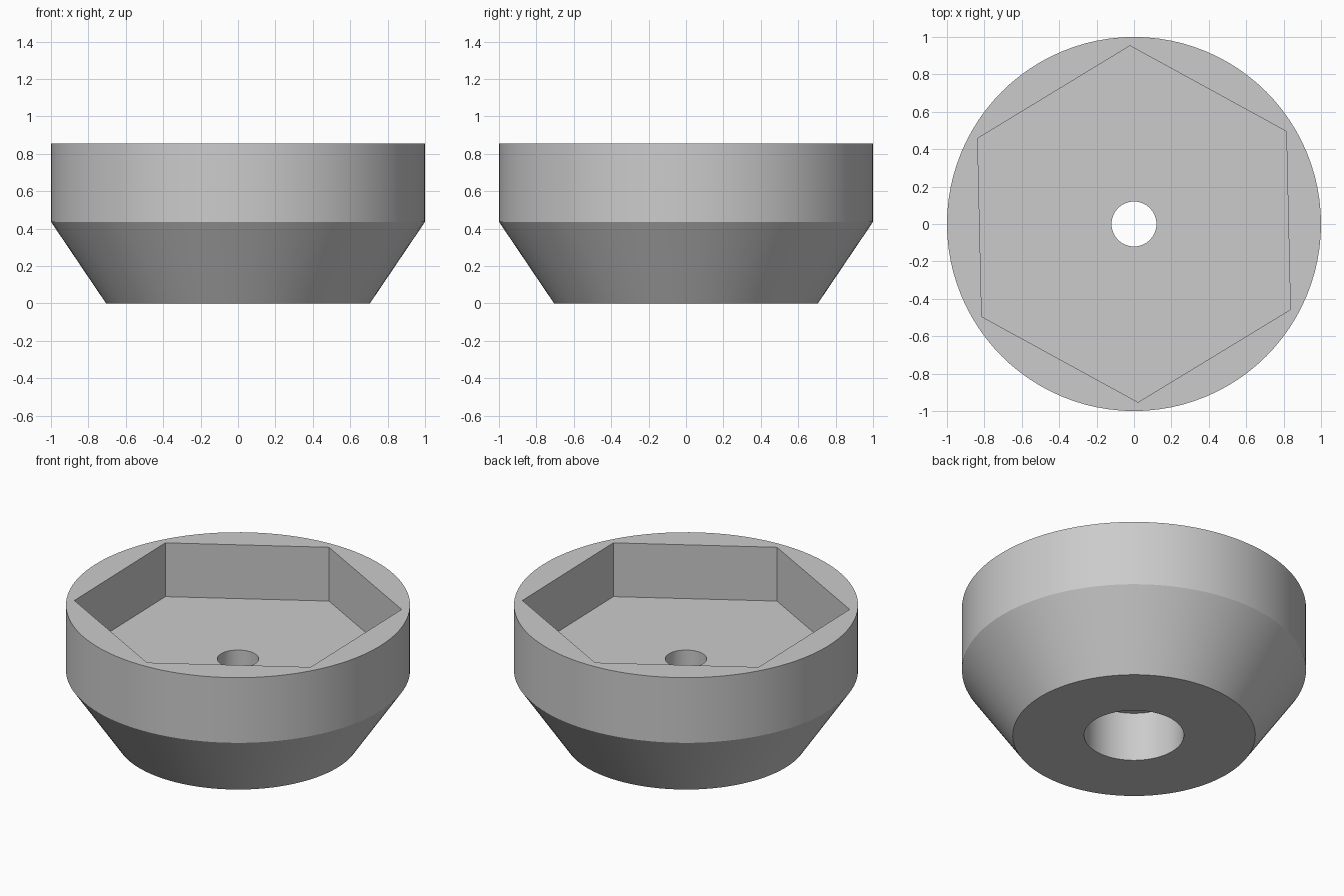
import bpy
import bmesh
import math
from mathutils import Matrix

SEGMENTS = 96
TOP, SHOULDER, POCKET_FLOOR, RECESS_TOP = 0.855, 0.437, 0.51, 0.315
BORE_R, RECESS_R, BASE_R = 0.12, 0.27 + 0.02, 0.705

default_cube = bpy.data.objects.get("Cube")
if default_cube:
    bpy.data.objects.remove(default_cube, do_unlink=True)

grey = bpy.data.materials.new("plain grey")
grey.use_nodes = True
colour = (0.6, 0.6, 0.6, 1)
grey.diffuse_color = colour
grey.node_tree.nodes["Principled BSDF"].inputs["Base Color"].default_value = colour


def make_object(name, bm):
    bmesh.ops.recalc_face_normals(bm, faces=bm.faces)
    mesh = bpy.data.meshes.new(name)
    bm.to_mesh(mesh)
    bm.free()
    mesh.materials.append(grey)
    obj = bpy.data.objects.new(name, mesh)
    bpy.context.collection.objects.link(obj)
    return obj


# Turned body: rim, tapered base, bottom recess and through bore
profile = [(BORE_R, TOP), (1, TOP), (1, SHOULDER), (BASE_R, 0),
           (RECESS_R, 0), (RECESS_R, RECESS_TOP), (BORE_R, RECESS_TOP)]
bm = bmesh.new()
verts = [bm.verts.new((r, 0, z)) for r, z in profile]
edges = [bm.edges.new((a, b)) for a, b in zip(verts, verts[1:] + verts[:1])]
bmesh.ops.spin(bm, geom=verts + edges, cent=(0, 0, 0), axis=(0, 0, 1),
               angle=math.tau, steps=SEGMENTS, use_merge=True)
bmesh.ops.remove_doubles(bm, verts=bm.verts, dist=0.0001)
body = make_object("hex_socket_body", bm)

# Hexagonal pocket, slightly turned about the axis
depth = 1 - POCKET_FLOOR
bm = bmesh.new()
bmesh.ops.create_cone(bm, cap_ends=True, segments=6, radius1=0.953,
                      radius2=0.953, depth=depth)
point = max(bm.verts, key=lambda v: v.co.y).co
turn = math.radians(91.3) - math.atan2(point.y, point.x)
bmesh.ops.transform(bm, verts=bm.verts, matrix=Matrix.Translation(
    (0, 0, POCKET_FLOOR + depth / 2)) @ Matrix.Rotation(turn, 4, "Z"))
cutter = make_object("pocket_cutter", bm)
cutter.hide_render = True

cut = body.modifiers.new("hex pocket", "BOOLEAN")
cut.operation = "DIFFERENCE"
cut.solver = "EXACT"
cut.object = cutter

bpy.ops.object.select_all(action="DESELECT")
body.select_set(True)
bpy.context.view_layer.objects.active = body
bpy.ops.object.modifier_apply(modifier=cut.name)
bpy.data.objects.remove(cutter, do_unlink=True)
bpy.ops.object.shade_smooth_by_angle(angle=math.radians(20))
